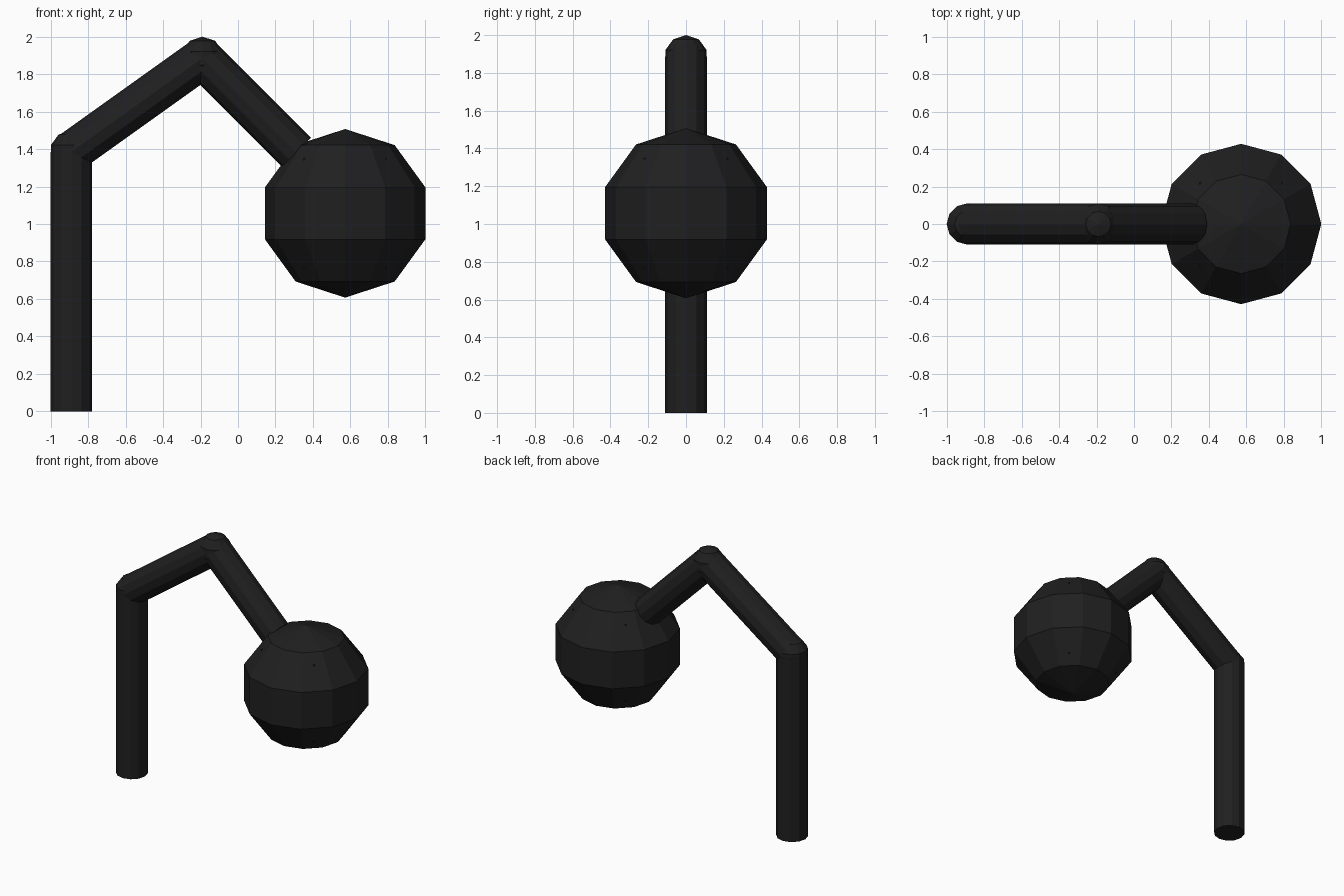
import bpy
from math import atan2, hypot

if "Cube" in bpy.data.objects:
    bpy.data.objects.remove(bpy.data.objects["Cube"])

SIDES = 12
PIPE_R = 0.11

black = bpy.data.materials.new("black_paint")
black.diffuse_color = (0.014, 0.014, 0.015, 1)
black.use_nodes = True
black.node_tree.nodes["Principled BSDF"].inputs["Base Color"].default_value = black.diffuse_color


def finish(name):
    ob = bpy.context.object
    ob.name = name
    ob.data.materials.append(black)
    return ob


def ball(name, x, z, r):
    bpy.ops.mesh.primitive_uv_sphere_add(segments=SIDES, ring_count=5,
                                         radius=r, location=(x, 0, z))
    return finish(name)


def pipe(name, a, b):
    """Straight pipe between two (x, z) points in the y = 0 plane."""
    dx, dz = b[0] - a[0], b[1] - a[1]
    bpy.ops.mesh.primitive_cylinder_add(
        vertices=SIDES, radius=PIPE_R, depth=hypot(dx, dz),
        location=((a[0] + b[0]) / 2, 0, (a[1] + b[1]) / 2),
        rotation=(0, atan2(dx, dz), 0))
    return finish(name)


# Centre line of the bent pole
base, elbow, peak, tip = (-0.89, 0), (-0.89, 1.385), (-0.19, 1.885), (0.312, 1.383)
pipe("post", base, elbow)
pipe("rising_arm", elbow, peak)
pipe("falling_arm", peak, tip)

# Rounded joints
ball("elbow_joint", *elbow, 0.115)
ball("peak_joint", *peak, 0.115)

# Faceted globe
ball("globe", 0.572, 1.057, 0.45)

# Inner block whose corners just show through the globe as studs
bpy.ops.mesh.primitive_cube_add(size=1, location=(0.572, 0, 1.057))
core = finish("globe_core")
core.scale = (0.444, 0.444, 0.584)
